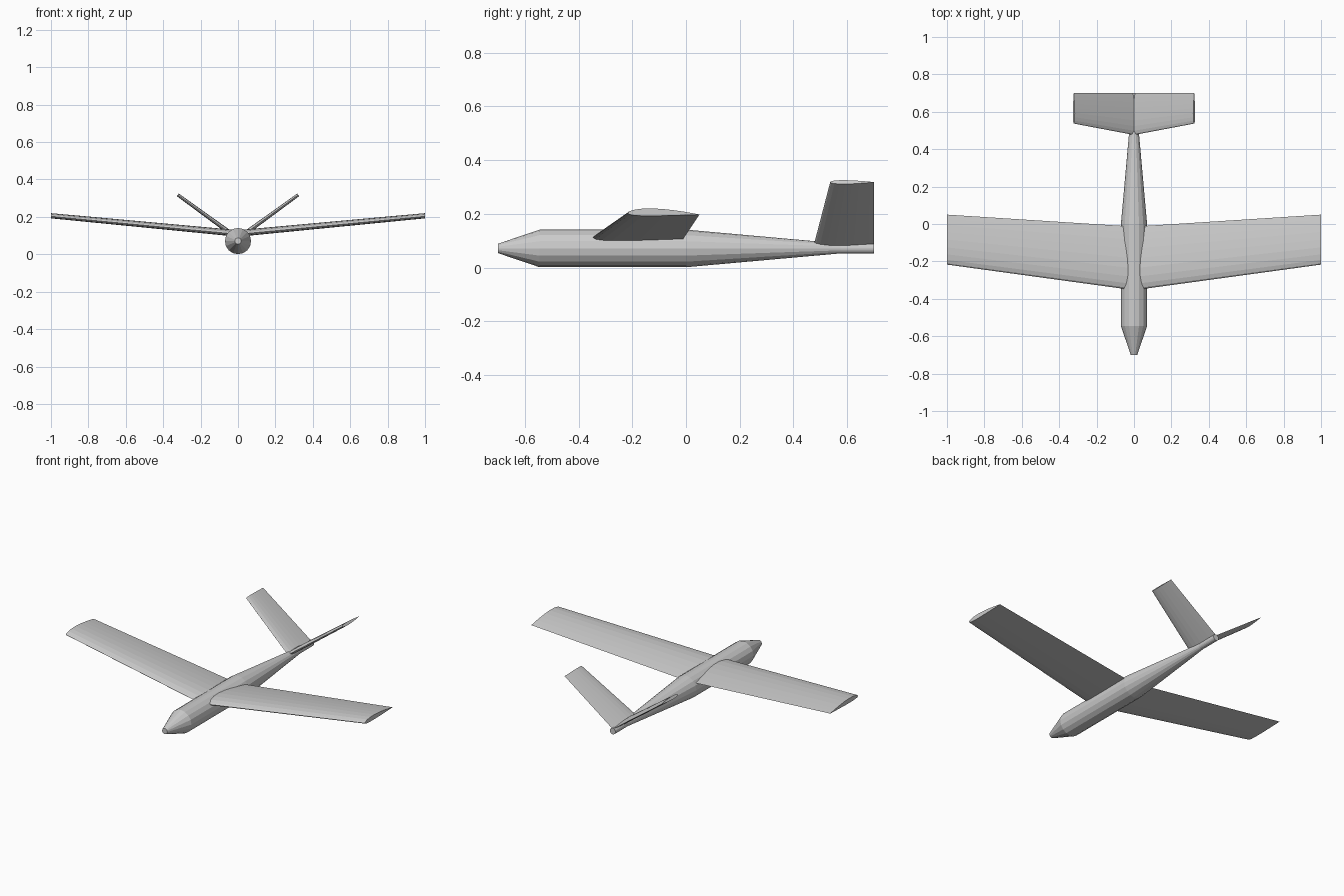
import bpy, bmesh
from math import sin, cos, pi, sqrt, radians
from mathutils import Vector

if "Cube" in bpy.data.objects:
    bpy.data.objects.remove(bpy.data.objects["Cube"])

AXIS_Z = 0.071


def finish(name, bm):
    bmesh.ops.recalc_face_normals(bm, faces=bm.faces)
    me = bpy.data.meshes.new(name)
    bm.to_mesh(me)
    bm.free()
    ob = bpy.data.objects.new(name, me)
    bpy.context.collection.objects.link(ob)
    return ob


def loft(name, rings):
    """Skin closed rings of points and cap both ends."""
    bm = bmesh.new()
    rows = [[bm.verts.new(p) for p in ring] for ring in rings]
    n = len(rows[0])
    for a, b in zip(rows, rows[1:]):
        for i in range(n):
            j = (i + 1) % n
            bm.faces.new((a[i], a[j], b[j], b[i]))
    bm.faces.new(rows[0])
    bm.faces.new(rows[-1])
    return finish(name, bm)


def airfoil(thick, camber, steps=10):
    """Unit-chord outline: trailing edge, over the top, back underneath."""
    def point(x, side):
        t = 5 * thick * (0.2969 * sqrt(x) - 0.126 * x - 0.3516 * x**2
                         + 0.2843 * x**3 - 0.1036 * x**4)
        p = 0.4
        c = (camber / p**2 * (2 * p * x - x * x) if x < p else
             camber / (1 - p)**2 * (1 - 2 * p + 2 * p * x - x * x))
        return x, c + side * t
    xs = [(1 - cos(pi * i / steps)) / 2 for i in range(steps + 1)]
    return [point(x, 1) for x in reversed(xs)] + [point(x, -1) for x in xs[1:-1]]


def section(profile, le, te, up):
    """Place a profile between leading and trailing edge points."""
    le, te, up = Vector(le), Vector(te), Vector(up)
    chord = (te - le).length
    return [le + (te - le) * x + up * (z * chord) for x, z in profile]


def mirrored(ob):
    m = ob.modifiers.new("Mirror", 'MIRROR')
    m.use_mirror_merge = False
    return ob


# Fuselage: 16-sided tapered tube
stations = [(-0.70, 0.0175), (-0.545, 0.07), (0.0, 0.07), (0.575, 0.0185), (0.70, 0.0185)]
loft("fuselage", [[(r * cos(pi * i / 8), y, AXIS_Z + r * sin(pi * i / 8))
                   for i in range(16)] for y, r in stations])

# Main wings: cambered, tapered, slight dihedral
wing = airfoil(0.105, 0.02)
mirrored(loft("wing", [
    section(wing, (0, -0.354, 0.107), (0, -0.014, 0.101), (0, 0, 1)),
    section(wing, (1, -0.217, 0.203), (1, 0.05, 0.197), (0, 0, 1))]))

# V-tail: symmetric section, steep dihedral
tail = airfoil(0.11, 0.0)
a = radians(36)
up = (-sin(a), 0, cos(a))
mirrored(loft("v_tail", [
    section(tail, (0, 0.476, 0.084), (0, 0.70, 0.084), up),
    section(tail, (0.322, 0.537, 0.318), (0.322, 0.70, 0.318), up)]))
